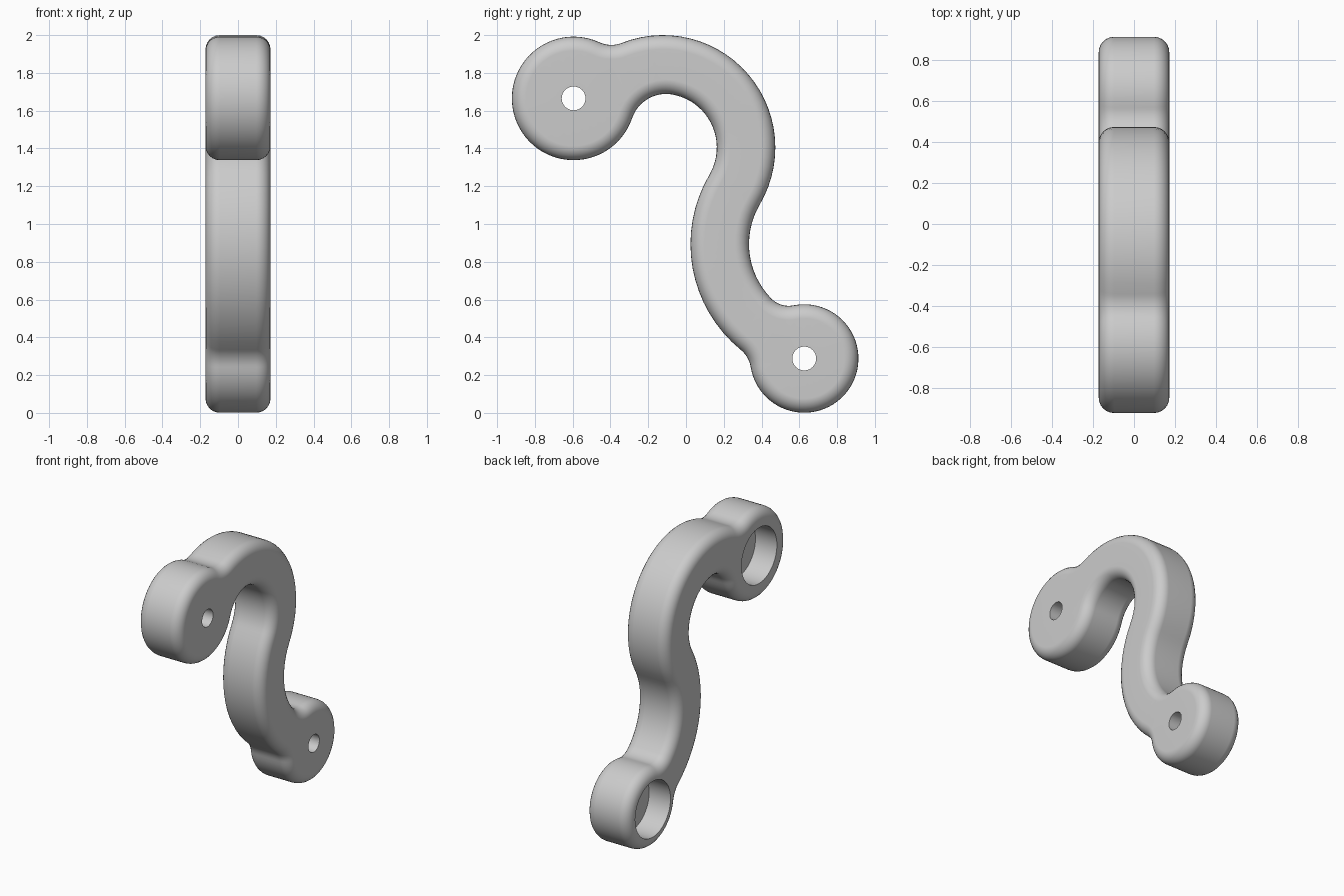
import bpy, bmesh, math
from mathutils import Vector

if "Cube" in bpy.data.objects:
    bpy.data.objects.remove(bpy.data.objects["Cube"], do_unlink=True)

HALF = 0.172        # half thickness
ROUND = 0.075       # edge rounding
BAR = 0.155         # half width of the curved bar
POCKET, HOLE = 0.203, 0.063

grey = bpy.data.materials.new("plain_grey")
grey.use_nodes = True
colour = (0.6, 0.6, 0.6, 1)
grey.diffuse_color = colour
grey.node_tree.nodes["Principled BSDF"].inputs["Base Color"].default_value = colour

# Circles in the side plane; a positive radius bulges, a negative one is hollow
top_c, low_c = Vector((-0.595, 1.665)), Vector((0.626, 0.288))
bend_a, ra, rb = Vector((-0.122, 1.405)), 0.44, 0.567
bend_b = bend_a + (Vector((0.752, 0.89)) - bend_a).normalized() * (ra + rb)
top_eye, low_eye = (top_c, 0.327), (low_c, 0.287)
a_in, a_out = (bend_a, BAR - ra), (bend_a, ra + BAR)
b_in, b_out = (bend_b, BAR - rb), (bend_b, rb + BAR)


def fillet(one, two, radius, hand):
    """Hollow circle touching both circles; hand 1 is right of their line, -1 left."""
    (c1, s1), (c2, s2) = one, two
    d1, d2, gap = abs(s1 + radius), abs(s2 + radius), (c2 - c1).length
    along = (d1 * d1 - d2 * d2 + gap * gap) / (2 * gap)
    side = hand * math.sqrt(d1 * d1 - along * along)
    u = (c2 - c1) / gap
    return c1 + u * along + Vector((u.y, -u.x)) * side, -radius


def touch(one, two):
    """Point where two neighbouring circles meet."""
    (c1, s1), (c2, s2) = one, two
    return c1 + (c2 - c1) * (s1 / (s1 - s2))


chain = [top_eye, fillet(top_eye, a_in, 0.19, -1), a_in, b_out,
         fillet(b_out, low_eye, 0.15, 1), low_eye,
         fillet(low_eye, b_in, 0.13, -1), b_in, a_out,
         fillet(a_out, top_eye, 0.15, 1)]

# Outline points with outward normals
outline = []
for i, (c, s) in enumerate(chain):
    sign = math.copysign(1, s)
    start = touch(chain[i - 1], chain[i]) - c
    end = touch(chain[i], chain[(i + 1) % len(chain)]) - c
    a0 = math.atan2(start.y, start.x)
    sweep = sign * ((sign * (math.atan2(end.y, end.x) - a0)) % math.tau)
    steps = max(3, round(abs(sweep) / 0.09))
    for k in range(steps):
        a = a0 + sweep * k / steps
        n = Vector((math.cos(a), math.sin(a)))
        outline.append((c + n * abs(s), n * sign))

bm = bmesh.new()


def circle(centre, radius, x, count=48):
    return [bm.verts.new((x, centre.x + radius * math.cos(math.tau * k / count),
                          centre.y + radius * math.sin(math.tau * k / count)))
            for k in range(count)]


def loft(rings):
    for one, two in zip(rings, rings[1:]):
        for i in range(len(one)):
            j = (i + 1) % len(one)
            bm.faces.new((one[i], one[j], two[j], two[i]))


def cap(loops):
    """Flat face bounded by the first loop, with the others as openings."""
    edges = [bm.edges.get((loop[i - 1], loop[i]))
             for loop in loops for i in range(len(loop))]
    bmesh.ops.triangle_fill(bm, edges=edges, use_beauty=True, normal=(1, 0, 0))


# Rounded outer wall, lofted across the thickness
body = []
for side in (-1, 1):
    for k in range(7):
        t = math.pi / 2 * (k / 6 if side < 0 else 1 - k / 6)
        x = side * (HALF - ROUND + ROUND * math.cos(t))
        inset = ROUND * (1 - math.sin(t))
        body.append([bm.verts.new((x, *(p - n * inset))) for p, n in outline])
loft(body)

# Each eye: wide pocket from one face, narrow hole through to the other
pocket_rims, hole_rims = [], []
for centre in (top_c, low_c):
    bore = [circle(centre, POCKET, -HALF), circle(centre, POCKET, 0),
            circle(centre, HOLE, 0), circle(centre, HOLE, HALF)]
    loft(bore)
    pocket_rims.append(bore[0])
    hole_rims.append(bore[-1])

# Flat side faces around the openings
cap([body[0], *pocket_rims])
cap([body[-1], *hole_rims])

bmesh.ops.recalc_face_normals(bm, faces=bm.faces)
mesh = bpy.data.meshes.new("curved_link")
bm.to_mesh(mesh)
bm.free()
mesh.materials.append(grey)
link = bpy.data.objects.new("curved_link", mesh)
bpy.context.collection.objects.link(link)

# Smooth shading with crisp rims
bpy.ops.object.select_all(action='DESELECT')
link.select_set(True)
bpy.context.view_layer.objects.active = link
bpy.ops.object.shade_smooth_by_angle(angle=math.radians(35))
weighted = link.modifiers.new("even_shading", 'WEIGHTED_NORMAL')
weighted.keep_sharp = True
